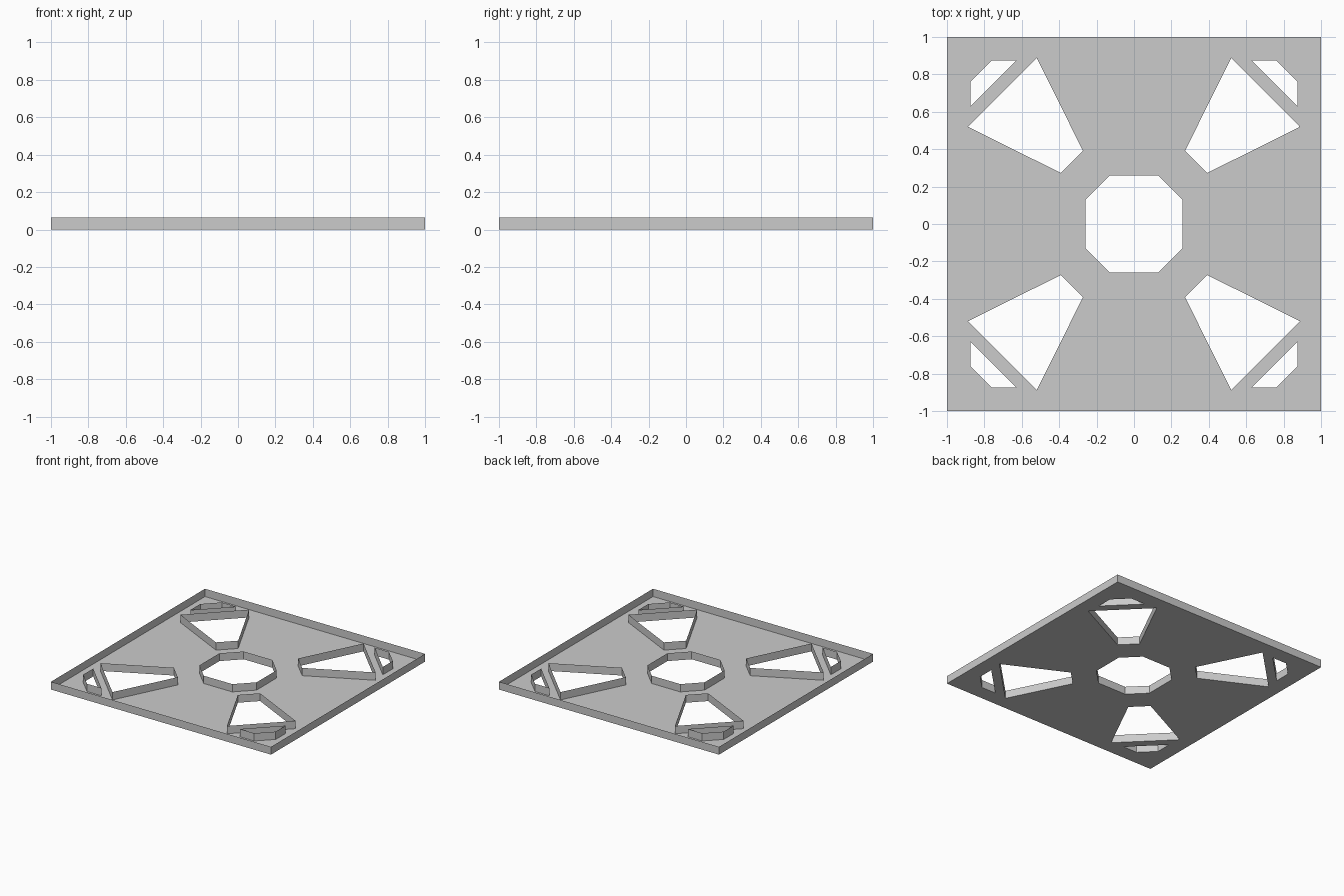
import bpy
import bmesh

if "Cube" in bpy.data.objects:
    bpy.data.objects.remove(bpy.data.objects["Cube"])

HEIGHT = 0.064

# Outlines: outer square, central octagon, and one corner's cut-outs
SQUARE = [(-1, -1), (1, -1), (1, 1), (-1, 1)]
FAN = [(0.273, 0.392), (0.392, 0.273), (0.887, 0.52), (0.52, 0.887)]
CORNER = [(0.63, 0.875), (0.76, 0.875), (0.875, 0.76), (0.875, 0.63)]
A, B = 0.26, 0.13
OCTAGON = [(A, -B), (A, B), (B, A), (-B, A), (-A, B), (-A, -B), (-B, -A), (B, -A)]


def oriented(points, ccw):
    """Return the outline wound in the requested direction."""
    area = sum(p[0] * q[1] - q[0] * p[1]
               for p, q in zip(points, points[1:] + points[:1]))
    return points if (area > 0) == ccw else points[::-1]


def add_wall(bm, points):
    """Upright open-topped wall along an outline; returns its floor edges."""
    low = [bm.verts.new((x, y, 0)) for x, y in points]
    high = [bm.verts.new((x, y, HEIGHT)) for x, y in points]
    edges = []
    for i in range(len(points)):
        j = (i + 1) % len(points)
        bm.faces.new((low[i], low[j], high[j], high[i]))
        edges.append(bm.edges.get((low[i], low[j])))
    return edges


bm = bmesh.new()

# Outer rim
floor_edges = add_wall(bm, oriented(SQUARE, True))

# Walls around the openings, mirrored to all four corners
holes = [OCTAGON]
for sx in (-1, 1):
    for sy in (-1, 1):
        for shape in (FAN, CORNER):
            holes.append([(x * sx, y * sy) for x, y in shape])
for hole in holes:
    floor_edges += add_wall(bm, oriented(hole, False))

# Thin floor at the bottom, pierced by the openings
fill = bmesh.ops.triangle_fill(bm, edges=floor_edges, use_beauty=True)
for face in fill["geom"]:
    if isinstance(face, bmesh.types.BMFace):
        face.normal_update()
        if face.normal.z > 0:
            face.normal_flip()

mesh = bpy.data.meshes.new("open_tray_panel")
bm.to_mesh(mesh)
bm.free()
panel = bpy.data.objects.new("open_tray_panel", mesh)
bpy.context.collection.objects.link(panel)
